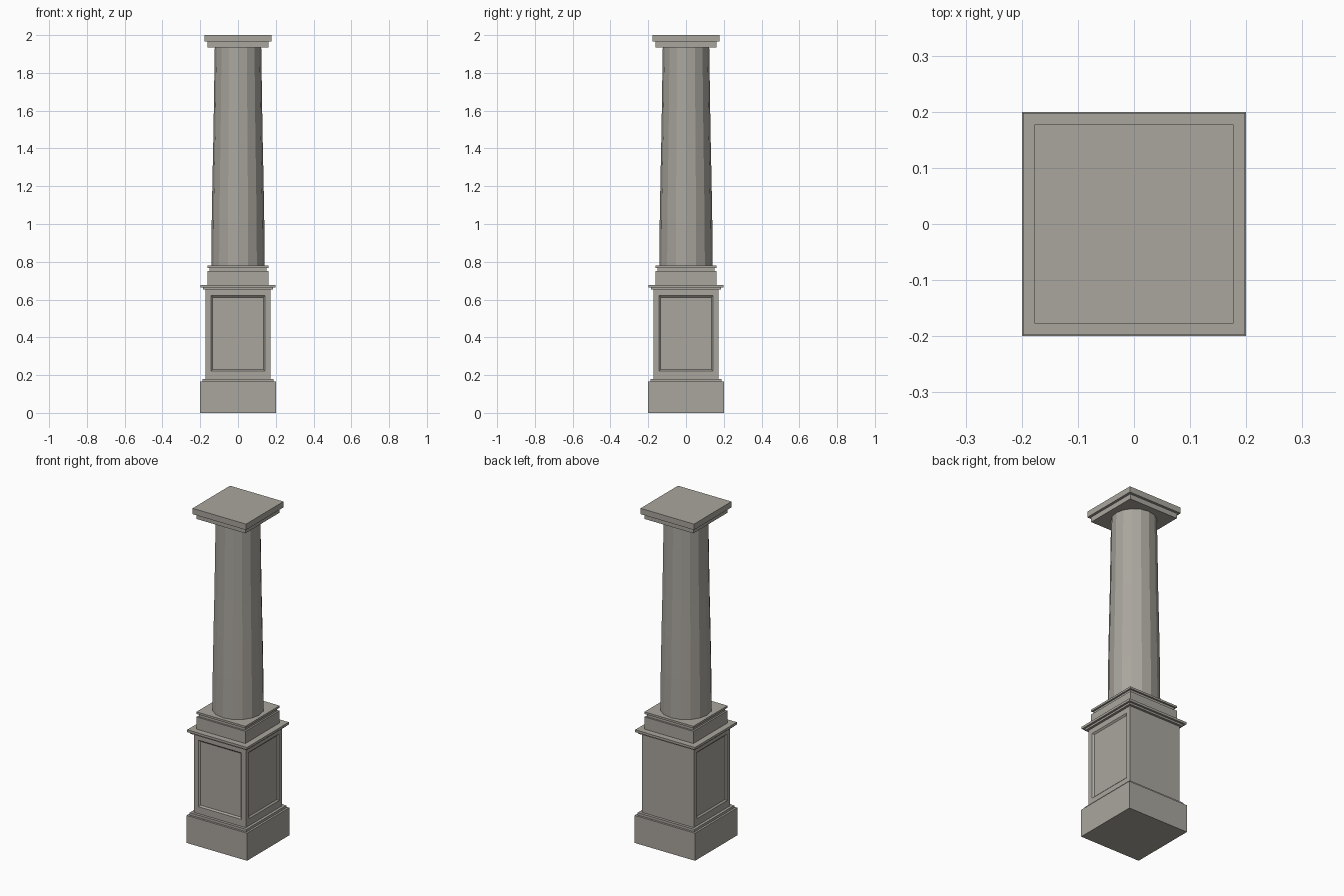
import bpy, bmesh
from math import pi, cos, sin
from mathutils import Vector

if "Cube" in bpy.data.objects:
    bpy.data.objects.remove(bpy.data.objects["Cube"], do_unlink=True)

COLOUR = (0.40, 0.38, 0.34, 1)
stone = bpy.data.materials.new("warm grey stone")
stone.use_nodes = True
stone.diffuse_color = COLOUR
bsdf = stone.node_tree.nodes["Principled BSDF"]
bsdf.inputs["Base Color"].default_value = COLOUR
bsdf.inputs["Roughness"].default_value = 0.8


def finish(bm, name):
    bmesh.ops.recalc_face_normals(bm, faces=bm.faces)
    mesh = bpy.data.meshes.new(name)
    bm.to_mesh(mesh)
    bm.free()
    mesh.materials.append(stone)
    obj = bpy.data.objects.new(name, mesh)
    bpy.context.collection.objects.link(obj)
    return obj


def block_mesh(half, z0, z1):
    bm = bmesh.new()
    bmesh.ops.create_cube(bm, size=1)
    bmesh.ops.scale(bm, vec=(2 * half, 2 * half, z1 - z0), verts=bm.verts)
    bmesh.ops.translate(bm, vec=(0, 0, (z0 + z1) / 2), verts=bm.verts)
    return bm


# Square slabs: name, half width, bottom, top
slabs = [
    ("plinth", 0.20, 0, 0.165),
    ("plinth_moulding", 0.188, 0.165, 0.18),
    ("cornice_moulding", 0.186, 0.652, 0.663),
    ("cornice_slab", 0.198, 0.663, 0.677),
    ("column_base", 0.162, 0.677, 0.75),
    ("column_base_neck", 0.152, 0.75, 0.768),
    ("column_base_slab", 0.162, 0.768, 0.78),
    ("capital_moulding", 0.162, 1.935, 1.965),
    ("capital_slab", 0.177, 1.965, 2.0),
]
for name, half, z0, z1 in slabs:
    finish(block_mesh(half, z0, z1), name)

# Pedestal with a sunken panel on every side but the back
bm = block_mesh(0.172, 0.18, 0.652)
bm.normal_update()
sides = [f for f in bm.faces if abs(f.normal.z) < 0.5 and f.normal.y < 0.5]
for face in sides:
    bmesh.ops.inset_region(bm, faces=[face], thickness=0.042)
    for v in face.verts:
        v.co.z += 0.012 if v.co.z < 0.4 else -0.002
    bmesh.ops.inset_region(bm, faces=[face], thickness=0.012, depth=-0.008)
finish(bm, "pedestal")

# Tapering sixteen-sided shaft with a slight swell
SIDES = 16
profile = [(0.141, 0.78), (0.139, 1.02), (0.135, 1.25), (0.130, 1.48),
           (0.1265, 1.71), (0.123, 1.935)]
bm = bmesh.new()
rings = [[bm.verts.new(Vector((r * cos(2 * pi * i / SIDES),
                               r * sin(2 * pi * i / SIDES), z)))
          for i in range(SIDES)] for r, z in profile]
for low, high in zip(rings, rings[1:]):
    for i in range(SIDES):
        j = (i + 1) % SIDES
        bm.faces.new((low[i], low[j], high[j], high[i]))
bm.faces.new(rings[0])
bm.faces.new(rings[-1])
finish(bm, "shaft")
